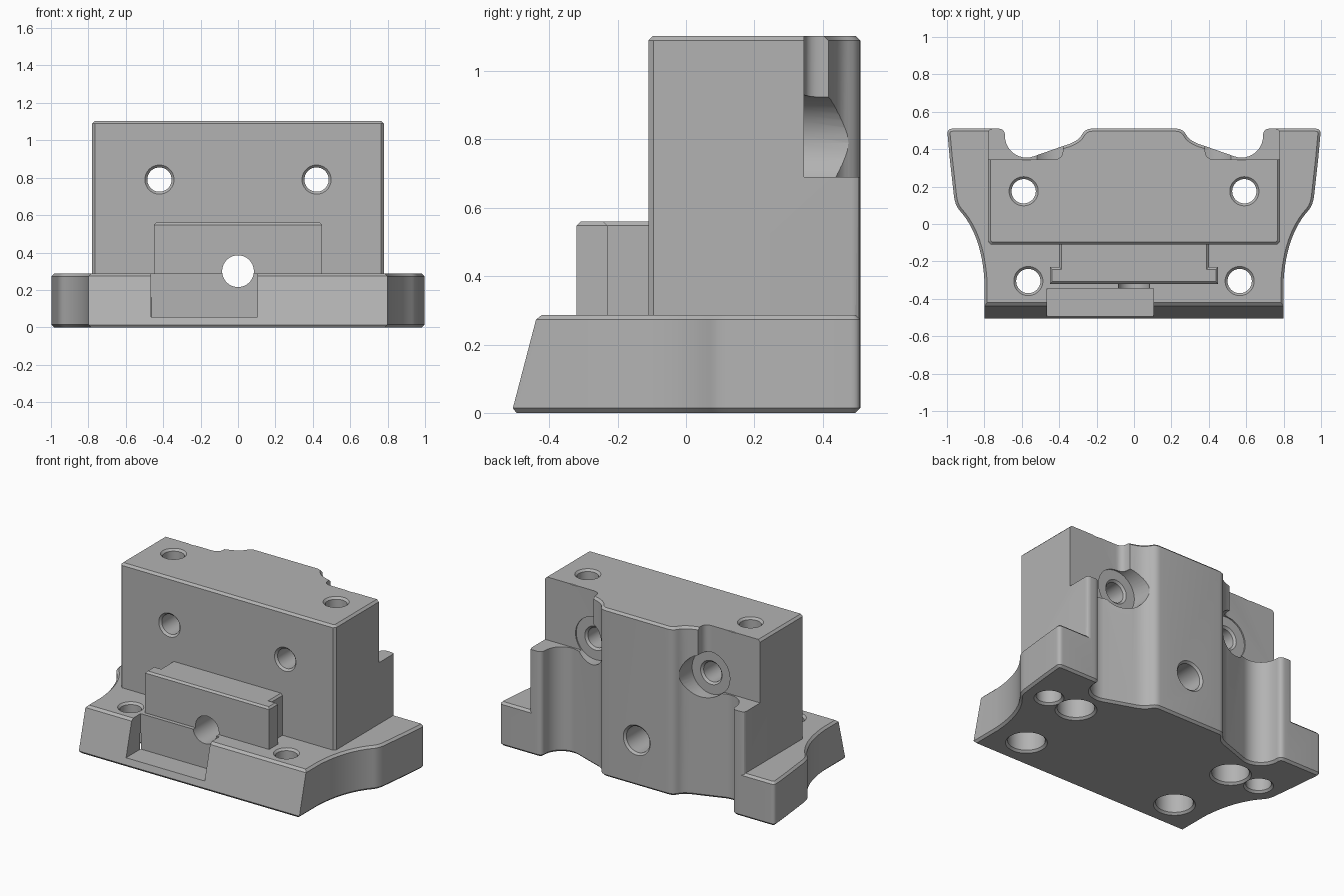
import bpy, bmesh, math
from mathutils import Matrix, Vector

if "Cube" in bpy.data.objects:
    bpy.data.objects.remove(bpy.data.objects["Cube"])

grey = bpy.data.materials.new("plain_grey")
grey.diffuse_color = (0.45, 0.45, 0.45, 1)
grey.use_nodes = True
grey.node_tree.nodes["Principled BSDF"].inputs["Base Color"].default_value = grey.diffuse_color


def finish(bm, name):
    bmesh.ops.recalc_face_normals(bm, faces=bm.faces[:])
    mesh = bpy.data.meshes.new(name)
    bm.to_mesh(mesh)
    bm.free()
    mesh.materials.append(grey)
    ob = bpy.data.objects.new(name, mesh)
    bpy.context.collection.objects.link(ob)
    return ob


def curve(a, c, b, n=10):
    """Points along a quadratic curve from a to b."""
    a, b, c = Vector(a), Vector(b), Vector(c)
    return [tuple(a * (1 - t) ** 2 + c * 2 * t * (1 - t) + b * t * t)
            for t in (i / n for i in range(n + 1))]


def mirrored(half):
    return half + [(-x, y) for x, y in reversed(half)]


def prism(name, outline, z0, z1, bevel=0, lean=0):
    """Extruded outline; lean slopes the front edge, bevel chamfers the rims."""
    bm = bmesh.new()
    low = [bm.verts.new((x, y, z0)) for x, y in outline]
    high = [bm.verts.new((x, y + (lean if y < -0.5 else 0), z1)) for x, y in outline]
    n = len(outline)
    caps = [bm.faces.new(low), bm.faces.new(high)]
    for i in range(n):
        j = (i + 1) % n
        bm.faces.new((low[i], low[j], high[j], high[i]))
    bmesh.ops.recalc_face_normals(bm, faces=bm.faces[:])
    if bevel:
        rims = [e for f in caps for e in f.edges]
        bmesh.ops.bevel(bm, geom=rims, offset=bevel, segments=1,
                        affect='EDGES', clamp_overlap=False)
    return finish(bm, name)


def lathe(name, profile, origin, axis='Z', n=40):
    """Round cutter from (distance, radius) pairs along an axis."""
    bm = bmesh.new()
    rings = []
    for d, r in profile:
        rings.append([bm.verts.new((r * math.cos(2 * math.pi * i / n),
                                    r * math.sin(2 * math.pi * i / n), d))
                      for i in range(n)])
    bm.faces.new(rings[0])
    bm.faces.new(rings[-1])
    for a, b in zip(rings, rings[1:]):
        for i in range(n):
            j = (i + 1) % n
            bm.faces.new((a[i], a[j], b[j], b[i]))
    turn = Matrix.Rotation(-math.pi / 2, 4, 'X') if axis == 'Y' else Matrix()
    bm.transform(Matrix.Translation(origin) @ turn)
    return finish(bm, name)


def combine(target, tool, operation):
    mod = target.modifiers.new("bool", 'BOOLEAN')
    mod.operation = operation
    mod.solver = 'EXACT'
    mod.object = tool
    bpy.context.view_layer.objects.active = target
    bpy.ops.object.modifier_apply(modifier=mod.name)
    bpy.data.objects.remove(tool, do_unlink=True)


def box(x0, x1, y0, y1):
    return [(x0, y0), (x1, y0), (x1, y1), (x0, y1)]


# Base plate with waisted sides and sloping front
base_half = [(0.80, -0.51)]
base_half += curve((0.80, -0.30), (0.815, -0.06), (0.93, 0.07), 12)
base_half += curve((0.93, 0.07), (0.96, 0.10), (0.965, 0.17), 6)[1:]
base_half += [(0.985, 0.35)]
base_half += curve((0.997, 0.48), (1.0, 0.51), (0.97, 0.51), 5)
base_half += [(0.74, 0.51), (0.74, 0.30)]
base = prism("mounting_block", mirrored(base_half), 0, 0.287, 0.014, 0.075)

# Upright body with a rounded trough on each side of the back
body_half = [(0.765, -0.11), (0.78, -0.095)]
body_half += curve((0.78, 0.485), (0.78, 0.51), (0.755, 0.51), 4)
body_half += curve((0.725, 0.51), (0.69, 0.51), (0.69, 0.475), 5)
body_half += [(0.575 + 0.115 * math.cos(a), 0.47 + 0.115 * math.sin(a))
              for a in (math.radians(-10 * k) for k in range(1, 12))]
body_half += curve((0.37, 0.42), (0.30, 0.44), (0.28, 0.475), 6)
body_half += curve((0.28, 0.475), (0.262, 0.51), (0.225, 0.51), 5)[1:]
body = prism("body", mirrored(body_half), 0, 1.103, 0.014)

# Step pockets and screw-head recesses in the upper back corners
for s in (-1, 1):
    pocket = [(1.0, 0.345)] + curve((0.43, 0.345), (0.38, 0.345), (0.38, 0.395), 6)
    pocket += [(0.38, 0.7), (1.0, 0.7)]
    combine(body, prism("pocket", [(s * x, y) for x, y in pocket], 0.69, 1.3),
            'DIFFERENCE')
    combine(body, lathe("head_recess", [(0.337, 0.14), (0.7, 0.14)],
                        (s * 0.42, 0, 0.79), 'Y'), 'DIFFERENCE')

# T-shaped front rail
rail = prism("rail", mirrored([(0.45, -0.32), (0.45, -0.23), (0.40, -0.23), (0.40, -0.05)]),
             0.2, 0.56, 0.012)

# Open pocket in the sloping front
combine(base, prism("front_pocket", box(-0.465, 0.105, -0.8, -0.345), 0.055, 0.5),
        'DIFFERENCE')
combine(base, body, 'UNION')
combine(base, rail, 'UNION')


def chamfered(start, end, r, head=0):
    """Through-hole profile with flared mouths and an optional wide head."""
    c = 0.013
    big = head or r
    pts = [(start - c, big + 2 * c), (start + c, big)]
    if head:
        pts += [(start + 0.16, head), (start + 0.16, r)]
    return pts + [(end - c, r), (end + c, r + 2 * c)]


# Vertical screw holes, blind bottom holes and horizontal screw holes
for s in (-1, 1):
    combine(base, lathe("top_hole", chamfered(0, 1.103, 0.065, 0.11),
                        (s * 0.59, 0.175, 0)), 'DIFFERENCE')
    combine(base, lathe("base_hole", chamfered(0, 0.287, 0.065, 0.11),
                        (s * 0.565, -0.305, 0)), 'DIFFERENCE')
    combine(base, lathe("blind_hole", [(-0.013, 0.101), (0.013, 0.075), (0.18, 0.075)],
                        (s * 0.80, 0.18, 0)), 'DIFFERENCE')
    combine(base, lathe("cross_hole", chamfered(-0.11, 0.337, 0.065),
                        (s * 0.42, 0, 0.79), 'Y'), 'DIFFERENCE')

# Central bore from front to back
combine(base, lathe("centre_bore", [(-0.7, 0.085), (0.497, 0.085), (0.523, 0.111)],
                    (0, 0, 0.30), 'Y'), 'DIFFERENCE')

bpy.ops.object.select_all(action='DESELECT')
base.select_set(True)
bpy.context.view_layer.objects.active = base
bpy.ops.object.shade_smooth_by_angle(angle=math.radians(28))
